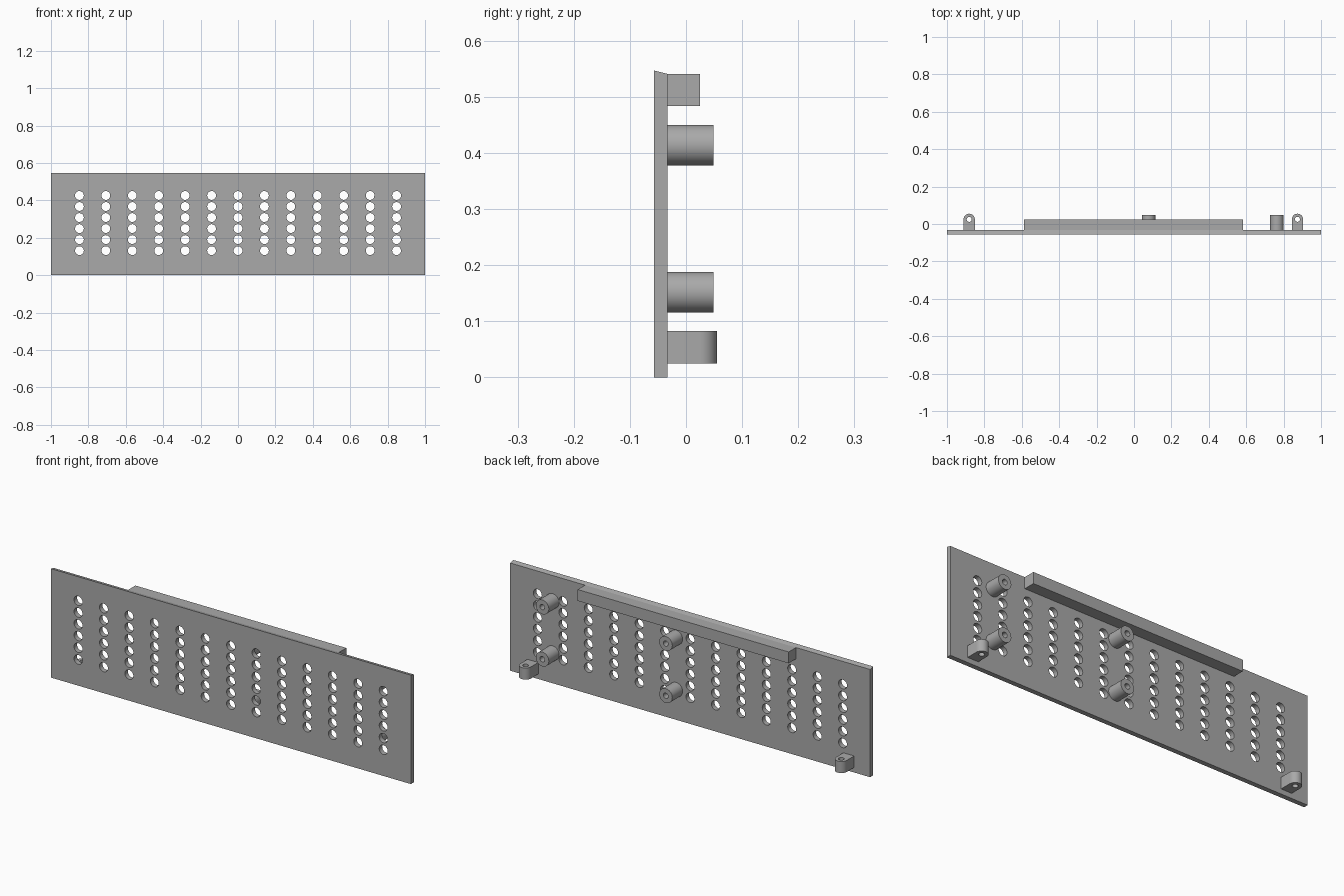
import bpy, bmesh, math
from mathutils import Matrix, Vector

cube = bpy.data.objects.get("Cube")
if cube:
    bpy.data.objects.remove(cube, do_unlink=True)

grey = bpy.data.materials.new("plain grey")
grey.use_nodes = True
GREY = (0.40, 0.40, 0.40, 1)
grey.diffuse_color = GREY
grey.node_tree.nodes["Principled BSDF"].inputs["Base Color"].default_value = GREY

ALONG_Y = Matrix.Rotation(math.radians(-90), 4, "X")
BACK = -0.033          # rear face of the panel
FRONT = -0.057
SINK = 0.004           # overlap of attached parts into the panel


def finish(name, bm):
    bmesh.ops.recalc_face_normals(bm, faces=bm.faces)
    mesh = bpy.data.meshes.new(name)
    bm.to_mesh(mesh)
    bm.free()
    mesh.materials.append(grey)
    obj = bpy.data.objects.new(name, mesh)
    bpy.context.collection.objects.link(obj)
    return obj


def prism(name, points, offset):
    """Extrude a closed outline along an offset."""
    bm = bmesh.new()
    face = bm.faces.new([bm.verts.new(p) for p in points])
    grown = bmesh.ops.extrude_face_region(bm, geom=[face], use_keep_orig=True)
    verts = [v for v in grown["geom"] if isinstance(v, bmesh.types.BMVert)]
    bmesh.ops.translate(bm, vec=Vector(offset), verts=verts)
    return finish(name, bm)


def cylinders(name, centres, radius, depth, turn=Matrix(), sides=32):
    bm = bmesh.new()
    for c in centres:
        bmesh.ops.create_cone(bm, cap_ends=True, segments=sides, radius1=radius,
                              radius2=radius, depth=depth,
                              matrix=Matrix.Translation(c) @ turn)
    return finish(name, bm)


def cut(obj, cutter):
    """Subtract the cutter, keep the result and discard the cutter."""
    cutter.hide_render = True
    mod = obj.modifiers.new("holes", "BOOLEAN")
    mod.operation = "DIFFERENCE"
    mod.solver = "EXACT"
    mod.object = cutter
    graph = bpy.context.evaluated_depsgraph_get()
    mesh = bpy.data.meshes.new_from_object(obj.evaluated_get(graph))
    obj.modifiers.clear()
    obj.data = mesh
    bpy.data.objects.remove(cutter, do_unlink=True)


def smooth(obj):
    bpy.ops.object.select_all(action="DESELECT")
    obj.select_set(True)
    bpy.context.view_layer.objects.active = obj
    bpy.ops.object.shade_smooth_by_angle(angle=math.radians(30))


# Panel with a sloped top edge and a grid of round holes
panel = prism("panel", [(-1, FRONT, 0), (-1, BACK, 0), (-1, BACK, 0.541),
                        (-1, FRONT, 0.547)], (2, 0, 0))
grid = [(0.1413 * col, -0.045, 0.131 + 0.059 * row)
        for col in range(-6, 7) for row in range(6)]
cut(panel, cylinders("hole_cutter", grid, 0.0235, 0.1, ALONG_Y, 24))
smooth(panel)

# Rail along the top of the rear face
x0, x1, y0, y1 = -0.588, 0.584, BACK - SINK, 0.025
prism("top_rail", [(x0, y0, 0.484), (x1, y0, 0.484), (x1, y1, 0.484),
                   (x0, y1, 0.484)], (0, 0, 0.057))

# Four round mounting posts with blind screw holes
post_end = 0.049
post_len = post_end - BACK + SINK
for side, x in (("left", 0.764), ("middle", 0.078)):
    for level, z in (("upper", 0.414), ("lower", 0.152)):
        post = cylinders(f"{side}_{level}_post", [(x, post_end - post_len / 2, z)],
                         0.036, post_len, ALONG_Y, 48)
        cut(post, cylinders("post_cutter", [(x, post_end, z)], 0.0135, 0.14, ALONG_Y))
        smooth(post)

# Two rounded lugs with vertical pin holes
LUG_R, LUG_Y = 0.03, 0.025
for side, x in (("left", 0.874), ("right", -0.881)):
    arc = [(x + LUG_R * math.cos(math.pi * i / 20),
            LUG_Y + LUG_R * math.sin(math.pi * i / 20), 0.025) for i in range(21)]
    base = [(x - LUG_R, BACK - SINK, 0.025), (x + LUG_R, BACK - SINK, 0.025)]
    lug = prism(f"{side}_lug", arc + base, (0, 0, 0.058))
    cut(lug, cylinders("lug_cutter", [(x, LUG_Y, 0.054)], 0.0135, 0.1))
    smooth(lug)
